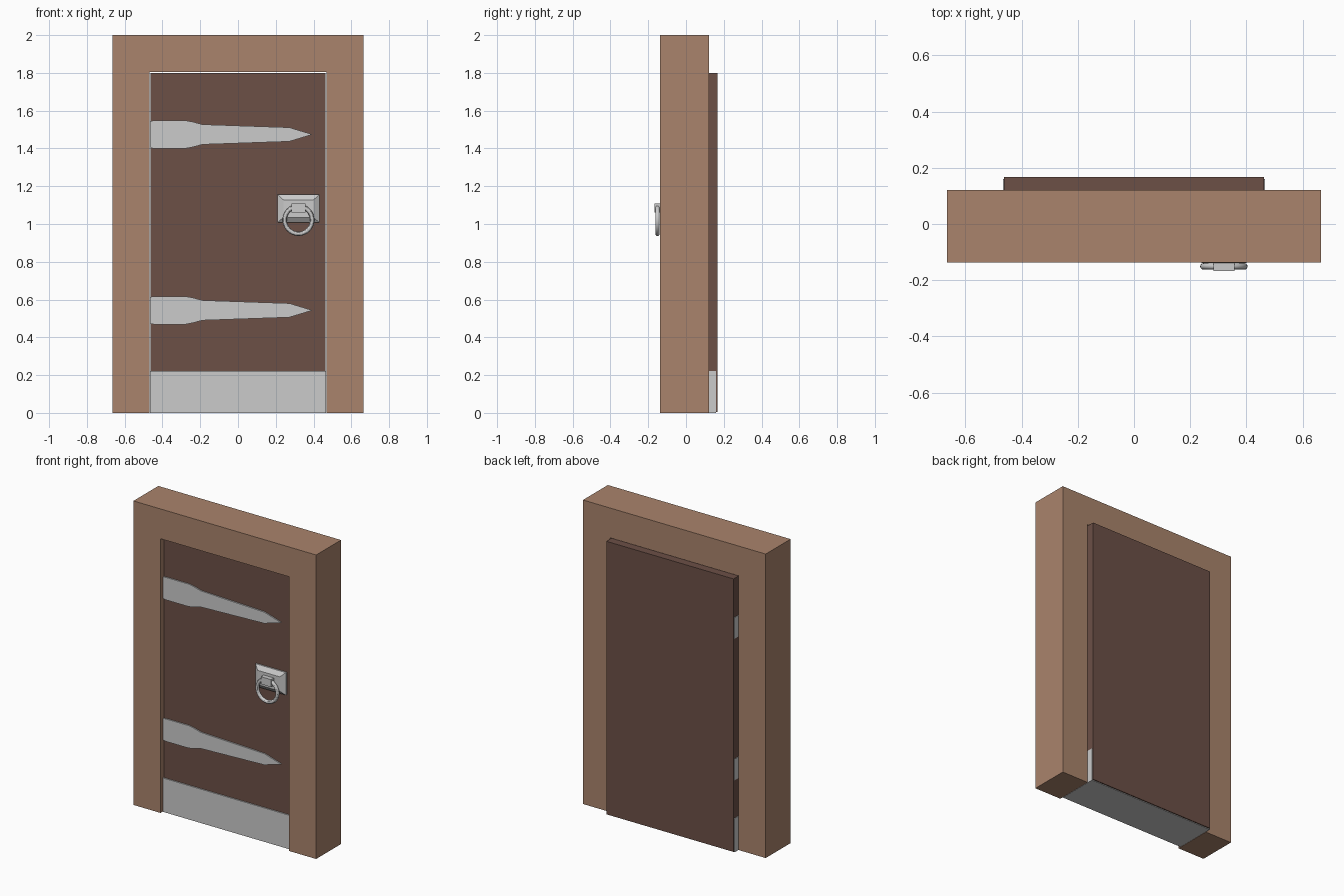
import bpy, bmesh, math

if "Cube" in bpy.data.objects:
    bpy.data.objects.remove(bpy.data.objects["Cube"])


def material(name, rgb):
    m = bpy.data.materials.new(name)
    m.diffuse_color = (*rgb, 1)
    m.use_nodes = True
    m.node_tree.nodes["Principled BSDF"].inputs["Base Color"].default_value = m.diffuse_color
    return m


LIGHT_WOOD = material("light_wood", (0.40, 0.23, 0.15))
DARK_WOOD = material("dark_wood", (0.15, 0.08, 0.062))


def finish(name, bm, mat=None):
    bmesh.ops.recalc_face_normals(bm, faces=bm.faces[:])
    me = bpy.data.meshes.new(name)
    bm.to_mesh(me)
    bm.free()
    ob = bpy.data.objects.new(name, me)
    bpy.context.collection.objects.link(ob)
    if mat:
        me.materials.append(mat)
    return ob


def add_prism(bm, front, y0, y1, back=None):
    """Join an x-z outline at y0 to one at y1 (same outline unless given)."""
    a = [bm.verts.new((x, y0, z)) for x, z in front]
    b = [bm.verts.new((x, y1, z)) for x, z in (back or front)]
    bm.faces.new(a)
    bm.faces.new(b[::-1])
    n = len(a)
    for i in range(n):
        j = (i + 1) % n
        bm.faces.new((a[i], b[i], b[j], a[j]))


def rect(x0, x1, z0, z1):
    return [(x0, z0), (x1, z0), (x1, z1), (x0, z1)]


def prism(name, front, y0, y1, mat=None, back=None):
    bm = bmesh.new()
    add_prism(bm, front, y0, y1, back)
    return finish(name, bm, mat)


# Door surround: one arch-shaped outline with depth
W, O, H = 0.665, 0.468, 1.804
prism("door_frame", [(-W, 0), (-O, 0), (-O, H), (O, H), (O, 0), (W, 0), (W, 2), (-W, 2)],
      -0.137, 0.121, LIGHT_WOOD)

# Door leaf, standing proud of the frame at the back
prism("door_panel", rect(-0.463, 0.463, 0.004, 1.80), -0.108, 0.167, DARK_WOOD)

# Metal kick plate wrapping the foot of the door
prism("kick_plate", rect(-0.466, 0.466, 0, 0.223), -0.116, 0.16)

# Tapered strap hinges, folded round the hinge side of the door
HALF = [(-0.466, 0.070), (-0.447, 0.074), (-0.278, 0.074), (-0.24, 0.067),
        (-0.188, 0.053), (0.272, 0.037)]
for label, z in (("upper", 1.474), ("lower", 0.543)):
    outline = [(x, z + h) for x, h in HALF] + [(0.394, z)] + [(x, z - h) for x, h in HALF[::-1]]
    bm = bmesh.new()
    add_prism(bm, outline, -0.116, -0.106)
    add_prism(bm, rect(-0.466, -0.46, z - 0.07, z + 0.07), -0.106, 0.16)
    finish(label + "_strap_hinge", bm)

# Handle back plate with sloping edges
prism("handle_plate", rect(0.24, 0.40, 1.034, 1.128), -0.138, -0.118,
      back=rect(0.209, 0.431, 1.008, 1.156))
prism("handle_plate_base", rect(0.209, 0.431, 1.008, 1.156), -0.118, -0.106)

# Block that holds the ring
prism("ring_mount", rect(0.283, 0.357, 1.06, 1.109), -0.167, -0.13)

# Pull ring
bpy.ops.mesh.primitive_torus_add(major_segments=32, minor_segments=12, major_radius=0.073,
                                 minor_radius=0.0115, location=(0.32, -0.151, 1.021),
                                 rotation=(math.pi / 2, 0, 0))
ring = bpy.context.object
ring.name = "pull_ring"
bpy.ops.object.shade_smooth_by_angle()
